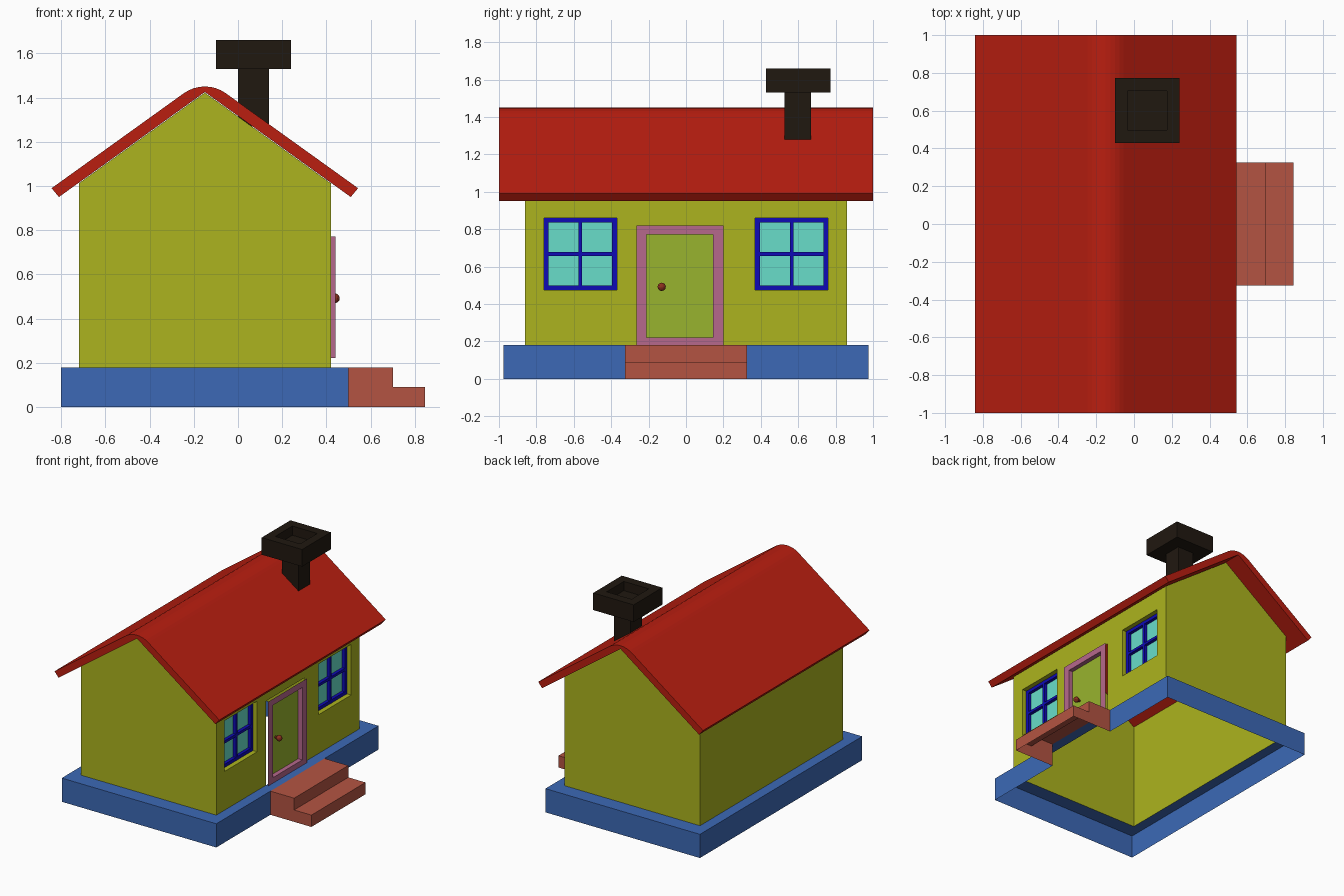
import bpy, bmesh
from math import sin, cos, atan, sqrt
from mathutils import Matrix, Vector

if "Cube" in bpy.data.objects:
    bpy.data.objects.remove(bpy.data.objects["Cube"])


def material(name, r, g, b):
    lin = [(c / 255 / 12.92 if c < 11 else ((c / 255 + 0.055) / 1.055) ** 2.4) for c in (r, g, b)]
    m = bpy.data.materials.new(name)
    m.diffuse_color = (*lin, 1)
    m.use_nodes = True
    m.node_tree.nodes["Principled BSDF"].inputs["Base Color"].default_value = m.diffuse_color
    return m


WALL = material("wall_yellow", 172, 180, 30)
BASE = material("base_blue", 60, 105, 182)
BRICK = material("step_brick", 180, 84, 66)
ROOF = material("roof_red", 186, 30, 16)
SOOT = material("chimney_dark", 32, 24, 16)
FRAME = material("window_blue", 14, 10, 182)
GLASS = material("glass_cyan", 104, 222, 202)
PINK = material("door_frame_pink", 182, 104, 140)
DOOR = material("door_green", 152, 180, 46)
KNOB = material("knob_red", 140, 50, 30)


def finish(name, bm, mat):
    bmesh.ops.remove_doubles(bm, verts=bm.verts, dist=1e-5)
    bmesh.ops.recalc_face_normals(bm, faces=bm.faces)
    me = bpy.data.meshes.new(name)
    bm.to_mesh(me)
    bm.free()
    me.materials.append(mat)
    ob = bpy.data.objects.new(name, me)
    bpy.context.collection.objects.link(ob)
    return ob


def sheet(name, faces, mat):
    bm = bmesh.new()
    for f in faces:
        bm.faces.new([bm.verts.new(p) for p in f])
    return finish(name, bm, mat)


def bridge(a, b):
    n = len(a)
    return [[a[i], a[(i + 1) % n], b[(i + 1) % n], b[i]] for i in range(n)]


def rect_x(x, y0, y1, z0, z1):
    return [(x, y0, z0), (x, y1, z0), (x, y1, z1), (x, y0, z1)]


def rect_z(z, x0, x1, y0, y1):
    return [(x0, y0, z), (x1, y0, z), (x1, y1, z), (x0, y1, z)]


def add_box(bm, x0, x1, y0, y1, z0, z1):
    mid = Vector((x0 + x1, y0 + y1, z0 + z1)) / 2
    m = Matrix.Translation(mid) @ Matrix.Diagonal((x1 - x0, y1 - y0, z1 - z0, 1))
    bmesh.ops.create_cube(bm, size=1, matrix=m)


# Base: hollow plinth, open below and behind the steps
outer = rect_z(0.18, -0.80, 0.50, -0.975, 0.975)
ground = rect_z(0, -0.80, 0.50, -0.975, 0.975)
sides = bridge(outer, ground)
del sides[1]
sides += [rect_x(0.50, -0.975, -0.325, 0, 0.18), rect_x(0.50, 0.325, 0.975, 0, 0.18)]
sheet("base", bridge(outer, rect_z(0.18, -0.72, 0.42, -0.86, 0.86)) + sides, BASE)

# Steps: open shell
S = 0.325
step = [(0.50, 0.18), (0.70, 0.18), (0.70, 0.09), (0.845, 0.09), (0.845, 0)]
faces = [[(x, y, z) for x, z in step + [(0.50, 0)]] for y in (-S, S)]
faces += [[(a[0], -S, a[1]), (b[0], -S, b[1]), (b[0], S, b[1]), (a[0], S, a[1])]
          for a, b in zip(step, step[1:])]
sheet("steps", faces, BRICK)

# Walls: gables, plain left side, right side with door and window openings
EAVE, RIDGE = 1.012, 1.422
gable = [(-0.72, 0.18), (0.42, 0.18), (0.42, EAVE), (-0.15, RIDGE), (-0.72, EAVE)]
faces = [[(x, y, z) for x, z in gable] for y in (-0.86, 0.86)]
faces.append(rect_x(-0.72, -0.86, 0.86, 0.18, EAVE))
ys = [-0.86, -0.76, -0.37, -0.265, 0.20, 0.37, 0.76, 0.86]
zs = [0.18, 0.475, 0.82, 0.86, EAVE]
holes = {(1, 1), (1, 2), (5, 1), (5, 2), (3, 0), (3, 1)}
for i in range(7):
    for j in range(4):
        if (i, j) not in holes:
            faces.append(rect_x(0.42, ys[i], ys[i + 1], zs[j], zs[j + 1]))
windows = [("front", -0.76, -0.37), ("back", 0.37, 0.76)]
Z0, Z1, XG = 0.475, 0.86, 0.36
for _, y0, y1 in windows:
    faces += bridge(rect_x(0.42, y0, y1, Z0, Z1), rect_x(XG, y0, y1, Z0, Z1))
sheet("walls", faces, WALL)

# Windows: recessed glass with cross bars
for side, y0, y1 in windows:
    sheet(side + "_window_glass", [rect_x(XG, y0, y1, Z0, Z1)], GLASS)
    bm = bmesh.new()
    t, ym, zm = 0.025, (y0 + y1) / 2, (Z0 + Z1) / 2
    for a, b in ((y0, y0 + t), (y1 - t, y1), (ym - 0.01, ym + 0.01)):
        add_box(bm, XG, 0.385, a, b, Z0, Z1)
    for a, b in ((Z0, Z0 + t), (Z1 - t, Z1), (zm - 0.01, zm + 0.01)):
        add_box(bm, XG, 0.384, y0 + t, y1 - t, a, b)
    finish(side + "_window_frame", bm, FRAME)

# Door: flat surround standing off the wall, reveal and panel
inner = (-0.21, 0.145, 0.222, 0.772)
sheet("door_frame", bridge(rect_x(0.44, -0.265, 0.20, 0.18, 0.82), rect_x(0.44, *inner))
      + bridge(rect_x(0.44, *inner), rect_x(0.405, *inner)), PINK)
sheet("door_panel", [rect_x(0.405, *inner)], DOOR)

# Door knob on a short neck
bm = bmesh.new()
bmesh.ops.create_uvsphere(bm, u_segments=12, v_segments=8, radius=0.022,
                          matrix=Matrix.Translation((0.438, -0.13, 0.492)))
bmesh.ops.create_cone(bm, cap_ends=True, segments=10, radius1=0.01, radius2=0.01, depth=0.03,
                      matrix=Matrix.Translation((0.418, -0.13, 0.492)) @ Matrix.Rotation(1.5708, 4, 'Y'))
finish("door_knob", bm, KNOB)

# Roof: bent slab with a rounded ridge
CX, SLOPE, R = -0.15, 0.72, 0.163
ang = atan(SLOPE)
cz = 1.45 - R
prof = [(CX - 0.693, 0.99)]
for k in range(9):
    a = ang * (k / 4 - 1)
    prof.append((CX + R * sin(a), cz + R * cos(a)))
prof += [(CX + 0.693, 0.99), (CX + 0.66, 0.95), (CX, 1.425), (CX - 0.66, 0.95)]
front = [(x, -1, z) for x, z in prof]
back = [(x, 1, z) for x, z in prof]
sheet("roof", [front, back] + bridge(front, back), ROOF)

# Chimney: square stack and hollowed cap
bm = bmesh.new()
add_box(bm, 0, 0.14, 0.527, 0.667, 1.27, 1.53)
finish("chimney_stack", bm, SOOT)
cap0, cap1 = rect_z(1.53, -0.10, 0.24, 0.428, 0.772), rect_z(1.66, -0.10, 0.24, 0.428, 0.772)
rim, floor = [rect_z(z, -0.035, 0.175, 0.497, 0.703) for z in (1.66, 1.59)]
sheet("chimney_cap", [cap0, floor] + bridge(cap0, cap1) + bridge(cap1, rim) + bridge(rim, floor), SOOT)
